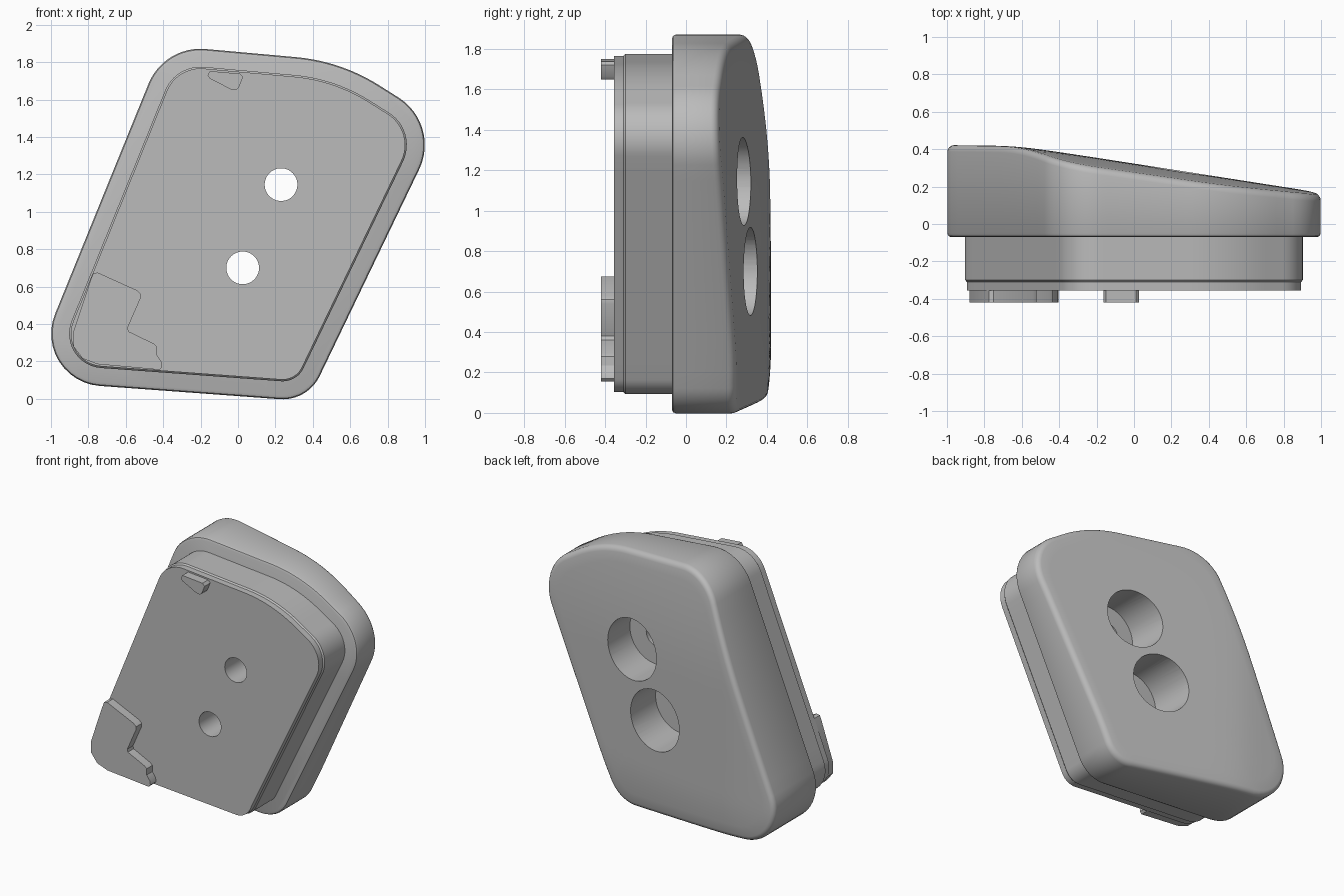
import bpy, bmesh
from math import cos, sin, tan, pi
from mathutils import Vector

cube = bpy.data.objects.get("Cube")
if cube:
    bpy.data.objects.remove(cube, do_unlink=True)

grey = bpy.data.materials.new("plain grey")
grey.use_nodes = True
grey.diffuse_color = (0.5, 0.5, 0.5, 1)
grey.node_tree.nodes["Principled BSDF"].inputs["Base Color"].default_value = (0.5, 0.5, 0.5, 1)

# Corners of the slanted outline: x, z, rounding radius (counter-clockwise)
CORNERS = [(-1.123, 0.097, 0.28), (0.372, -0.013, 0.22), (1.085, 1.468, 0.3),
           (0.55, 1.805, 1.0), (-0.395, 1.89, 0.3)]
CENTRE = Vector((0, 0.93))
HOLES = [(0.23, 1.145), (0.025, 0.70)]


def outline(inset, arc=12, side=14):
    """Rounded outline moved inwards, with evenly split straight sides."""
    arcs = []
    n = len(CORNERS)
    for i, (x, z, r) in enumerate(CORNERS):
        p = Vector((x, z))
        a = (p - Vector(CORNERS[i - 1][:2])).normalized()
        b = (Vector(CORNERS[(i + 1) % n][:2]) - p).normalized()
        turn = a.angle(b)
        c = p - a * r * tan(turn / 2) + Vector((-a.y, a.x)) * r
        out = Vector((a.y, -a.x))
        arcs.append([c + (r - inset) * (out * cos(turn * k / arc) + a * sin(turn * k / arc))
                     for k in range(arc + 1)])
    pts = []
    for i, points in enumerate(arcs):
        pts += points
        end = arcs[(i + 1) % n][0]
        pts += [points[-1].lerp(end, k / side) for k in range(1, side)]
    return pts


def back(p):
    """Depth of the sloped back: flat on one side, falling to the other."""
    x, z = p
    slope = 0.167 + 0.157 * (1 - x)
    d = slope - 0.423
    y = 0.5 * (slope + 0.423 - (d * d + 0.0004) ** 0.5)
    return y - 0.09 * max(0, z - 1.1) ** 2 - 0.22 * max(0, 0.35 - z) ** 2


def finish(name, bm):
    bmesh.ops.recalc_face_normals(bm, faces=bm.faces)
    mesh = bpy.data.meshes.new(name)
    bm.to_mesh(mesh)
    bm.free()
    mesh.materials.append(grey)
    ob = bpy.data.objects.new(name, mesh)
    bpy.context.collection.objects.link(ob)
    return ob


def loft(name, rings, tip=None):
    """Join rings of 3D points; cap the first and close the last."""
    bm = bmesh.new()
    loops = [[bm.verts.new(p) for p in ring] for ring in rings]
    n = len(loops[0])
    for a, b in zip(loops, loops[1:]):
        for i in range(n):
            j = (i + 1) % n
            bm.faces.new((a[i], a[j], b[j], b[i]))
    bm.faces.new(loops[0])
    if tip:
        t = bm.verts.new(tip)
        for i in range(n):
            bm.faces.new((loops[-1][i], loops[-1][(i + 1) % n], t))
    else:
        bm.faces.new(loops[-1])
    return finish(name, bm)


def flat(pts, y):
    return [(p[0], y, p[1]) for p in pts]


def circle(x, z, r, n=48):
    return [(x + r * cos(2 * pi * k / n), z + r * sin(2 * pi * k / n)) for k in range(n)]


# Main body: rounded front rim, straight wall, rounded sloped back
rings = [flat(outline(d), y) for d, y in [(0.02, -0.07), (0.006, -0.064), (0, -0.05)]]
R = 0.035
for k in range(5):
    a = k / 4 * pi / 2
    rings.append([(p.x, back(p) - R * (1 - sin(a)), p.y) for p in outline(R * (1 - cos(a)))])
inner = outline(R)
for k in range(1, 14):
    pts = [p.lerp(CENTRE, k / 14) for p in inner]
    rings.append([(p.x, back(p), p.y) for p in pts])
body = loft("main_body", rings, (CENTRE.x, back(CENTRE), CENTRE.y))

# Raised front plate with a slight taper near its face
plate = loft("front_plate", [flat(outline(d), y) for d, y in
                             [(0.105, -0.355), (0.105, -0.31), (0.096, -0.30), (0.096, -0.05)]])

# Screw holes with wide recesses from the back
for x, z in HOLES:
    for r, y0, y1 in [(0.0875, -0.6, 0.1), (0.218, 0.0, 0.7)]:
        cutter = loft("hole_cutter", [flat(circle(x, z, r), y0), flat(circle(x, z, r), y1)])
        cutter.hide_render = True
        for ob in (body, plate):
            if ob is plate and y0 == 0:
                continue
            mod = ob.modifiers.new("hole", "BOOLEAN")
            mod.operation = "DIFFERENCE"
            mod.solver = "EXACT"
            mod.object = cutter
            bpy.context.view_layer.objects.active = ob
            bpy.ops.object.modifier_apply(modifier=mod.name)
        bpy.data.objects.remove(cutter, do_unlink=True)

# Locating tabs on the plate face
corner_tab = [(-0.75, 0.675), (-0.54, 0.58), (-0.52, 0.56), (-0.52, 0.54), (-0.59, 0.38),
              (-0.585, 0.36), (-0.45, 0.295), (-0.435, 0.28), (-0.435, 0.235), (-0.41, 0.2),
              (-0.405, 0.17), (-0.42, 0.155), (-0.75, 0.185), (-0.83, 0.215), (-0.88, 0.28),
              (-0.88, 0.36), (-0.79, 0.63), (-0.775, 0.67)]
top_tab = [(-0.15, 1.752), (0.01, 1.738), (0.027, 1.72), (0.005, 1.665), (-0.01, 1.65),
           (-0.04, 1.655), (-0.15, 1.712), (-0.163, 1.73)]
tabs = [loft(name, [flat(pts, -0.42), flat(pts, -0.34)])
        for name, pts in [("corner_tab", corner_tab), ("top_tab", top_tab)]]

# Smooth shading with crisp edges
bpy.ops.object.select_all(action="DESELECT")
for ob in [body, plate] + tabs:
    ob.select_set(True)
bpy.context.view_layer.objects.active = body
bpy.ops.object.shade_smooth_by_angle(angle=pi / 6)
